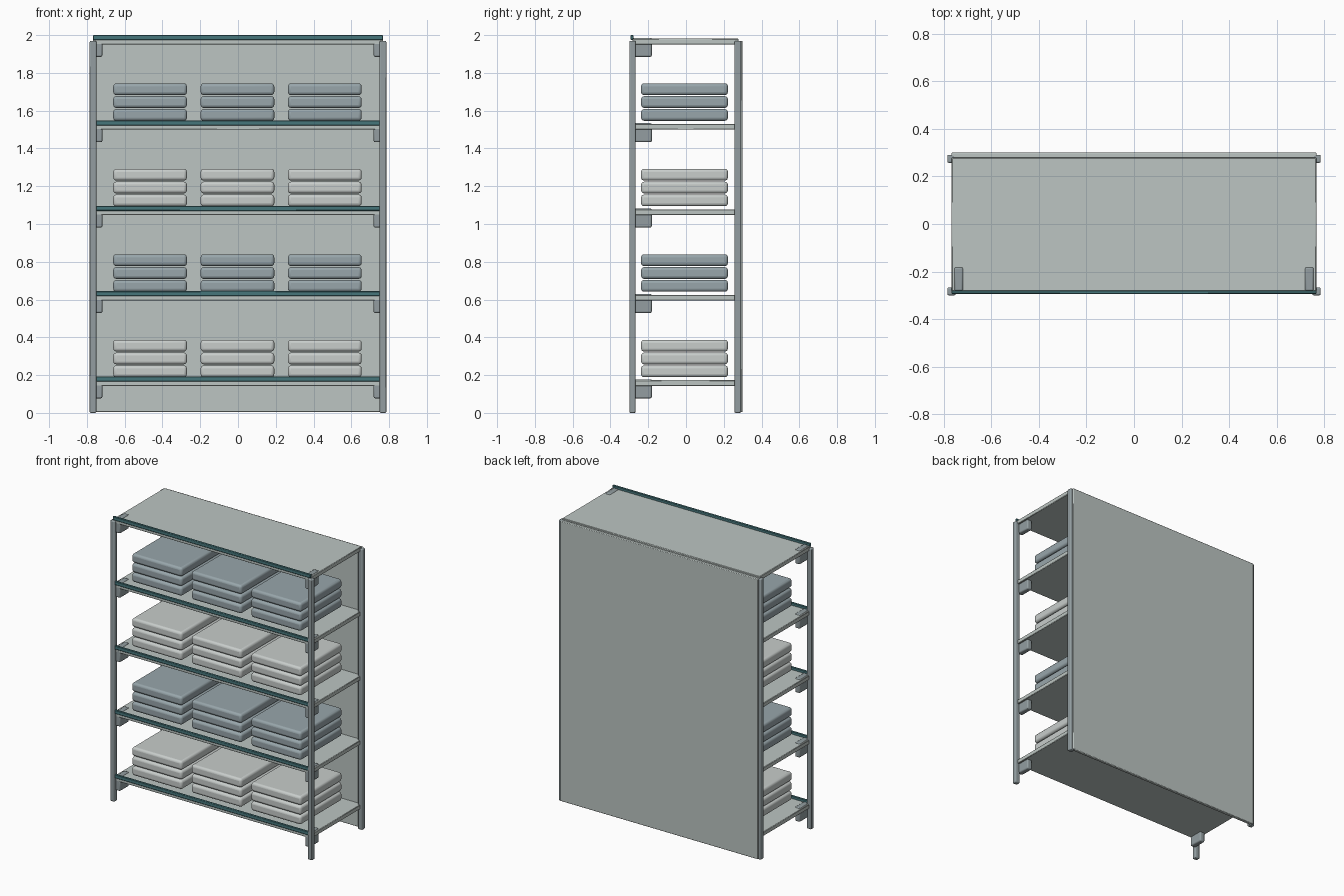
import bpy

if "Cube" in bpy.data.objects:
    bpy.data.objects.remove(bpy.data.objects["Cube"])


def linear(c):
    c /= 255
    return c / 12.92 if c <= 0.04045 else ((c + 0.055) / 1.055) ** 2.4


def material(name, r, g, b):
    m = bpy.data.materials.new(name)
    m.diffuse_color = (linear(r), linear(g), linear(b), 1)
    m.use_nodes = True
    m.node_tree.nodes["Principled BSDF"].inputs["Base Color"].default_value = m.diffuse_color
    return m


panel_grey = material("pale_panel_grey", 188, 197, 194)
post_grey = material("steel_grey", 147, 158, 161)
teal = material("teal_trim", 70, 118, 123)
linen_light = material("light_linen", 200, 205, 203)
linen_dark = material("blue_grey_linen", 152, 166, 171)


def box(name, x, y, z, mat, bevel=0.0, segments=1):
    """Box from (min, max) pairs, with an optional rounded edge."""
    bpy.ops.mesh.primitive_cube_add(
        size=1, location=[(a + b) / 2 for a, b in (x, y, z)])
    ob = bpy.context.object
    ob.name = name
    ob.scale = [b - a for a, b in (x, y, z)]
    bpy.ops.object.transform_apply(location=False, rotation=False, scale=True)
    ob.data.materials.append(mat)
    if bevel:
        mod = ob.modifiers.new("rounded_edges", 'BEVEL')
        mod.width = bevel
        mod.segments = segments
        bpy.ops.object.shade_smooth_by_angle(angle=0.7)
    return ob


def sides(x0, x1):
    """Mirrored pair of x ranges with their labels."""
    return (("left", (-x1, -x0)), ("right", (x0, x1)))


# Corner posts
for side, xr in sides(0.75, 0.785):
    box(f"front_post_{side}", xr, (-0.30, -0.267), (0, 1.97), post_grey, 0.006, 2)
    box(f"back_post_{side}", xr, (0.257, 0.291), (0, 1.97), post_grey, 0.006, 2)

# Back panel
box("back_panel", (-0.768, 0.768), (0.277, 0.30), (0.004, 1.97), panel_grey, 0.004, 2)

step = 0.452
for i in range(5):
    z = i * step
    # Shelf board, front trim and corner brackets
    box(f"shelf_{i + 1}", (-0.767, 0.767), (-0.283, 0.279),
        (z + 0.143, z + 0.173), panel_grey, 0.003, 1)
    box(f"front_trim_{i + 1}", (-0.768, 0.768), (-0.294, -0.279),
        (z + 0.166, z + 0.192), teal, 0.003, 1)
    for side, xr in sides(0.718, 0.756):
        box(f"bracket_{i + 1}_{side}", xr, (-0.283, -0.181),
            (z + 0.077, z + 0.178), post_grey, 0.008, 2)

# Folded linen stacks on the four lower shelves
for row in range(4):
    mat = linen_dark if row % 2 else linen_light
    for col in range(3):
        cx = (col - 1) * 0.4625 - 0.003
        for layer in range(3):
            z = 0.189 + row * 0.4525 + layer * 0.068
            box(f"folded_linen_{row + 1}_{col + 1}_{layer + 1}",
                (cx - 0.195, cx + 0.195), (-0.238, 0.222),
                (z, z + 0.062), mat, 0.016, 3)
